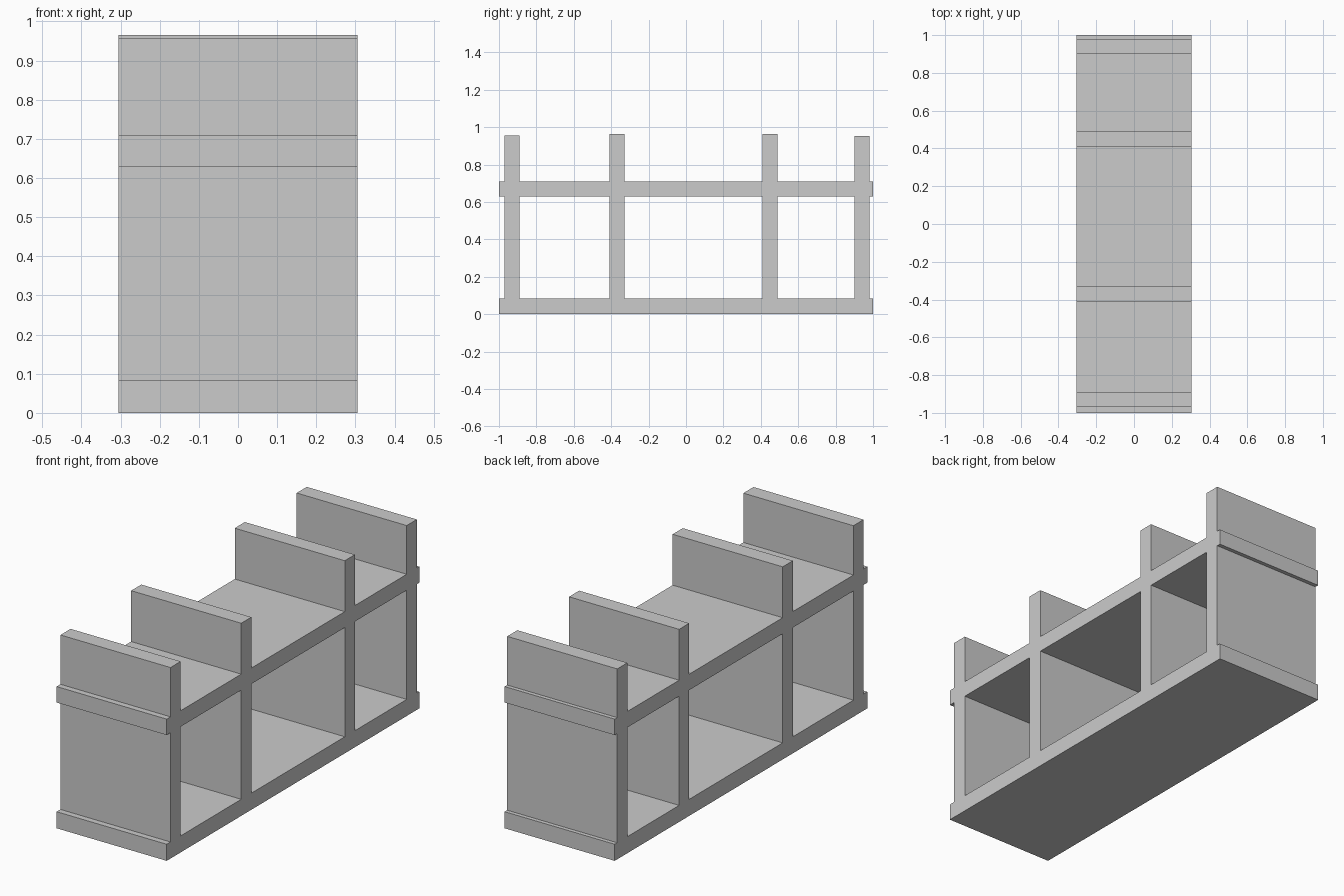
import bpy

if "Cube" in bpy.data.objects:
    bpy.data.objects.remove(bpy.data.objects["Cube"])

HALF_DEPTH = 0.305
BASE_TOP = 0.083
SHELF_BOTTOM, SHELF_TOP = 0.63, 0.71


def board(name, y0, y1, z0, z1):
    """Flat board spanning the full depth in x."""
    bpy.ops.mesh.primitive_cube_add(size=1, location=(0, (y0 + y1) / 2, (z0 + z1) / 2))
    ob = bpy.context.object
    ob.name = name
    ob.scale = (2 * HALF_DEPTH, y1 - y0, z1 - z0)
    bpy.ops.object.transform_apply(location=False, rotation=False, scale=True)
    return ob


# Two long horizontal boards
board("bottom_board", -1, 1, 0, BASE_TOP)
board("upper_shelf", -1, 1, SHELF_BOTTOM, SHELF_TOP)

# Four uprights, each meeting the shelf from below and carrying on above it
uprights = [
    ("front_end", -0.97, -0.89, 0.957),
    ("front_middle", -0.41, -0.33, 0.965),
    ("back_middle", 0.41, 0.49, 0.965),
    ("back_end", 0.90, 0.98, 0.954),
]
for name, y0, y1, top in uprights:
    board(name + "_upright", y0, y1, BASE_TOP, SHELF_BOTTOM)
    board(name + "_divider", y0, y1, SHELF_TOP, top)
